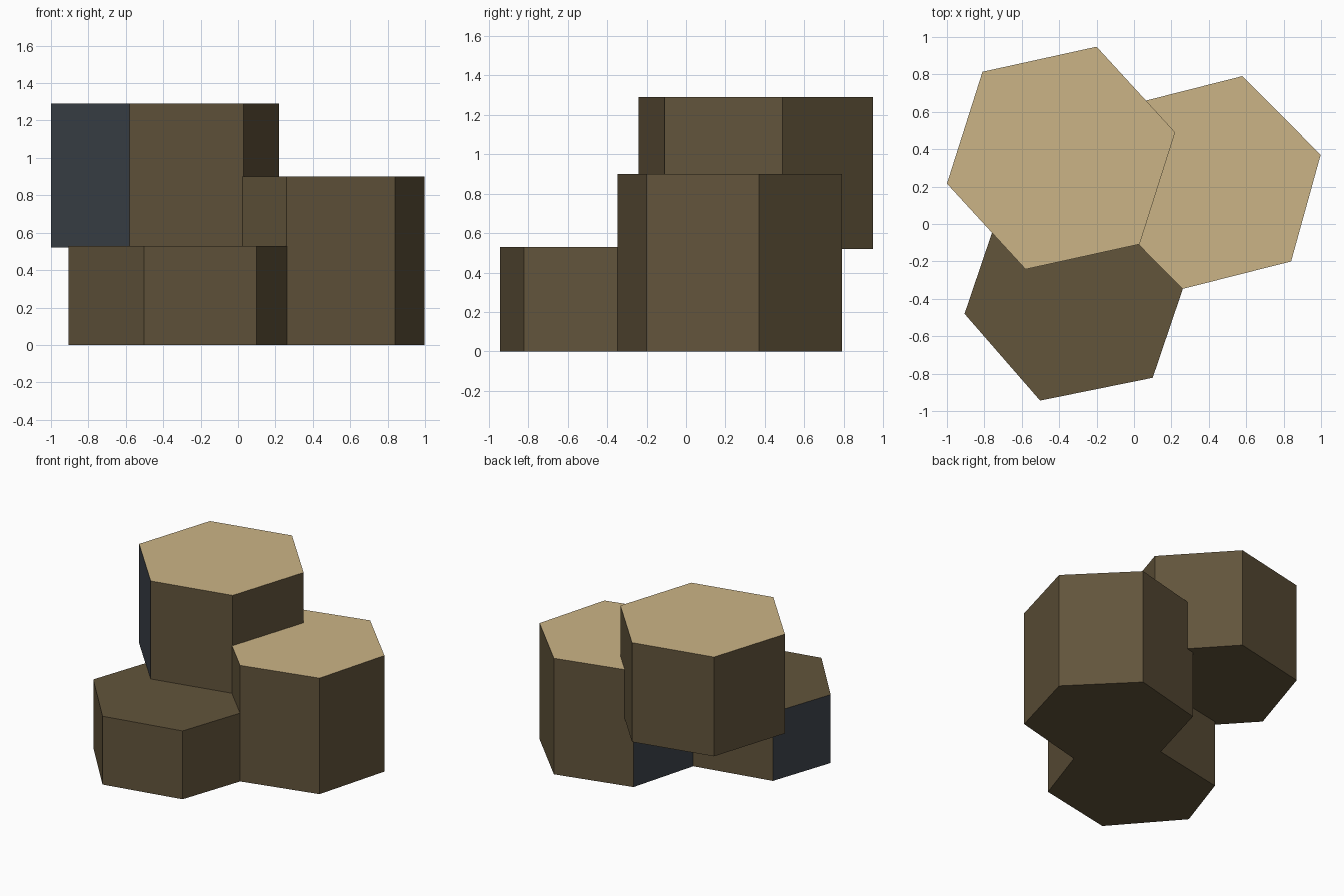
import bpy, bmesh
from mathutils import Vector

if "Cube" in bpy.data.objects:
    bpy.data.objects.remove(bpy.data.objects["Cube"])


def material(name, rgb):
    m = bpy.data.materials.new(name)
    m.diffuse_color = (*rgb, 1.0)
    m.use_nodes = True
    m.node_tree.nodes["Principled BSDF"].inputs["Base Color"].default_value = m.diffuse_color
    return m


TAN = material("pale_stone_top", (0.60, 0.456, 0.237))
BROWN = material("dark_brown_stone", (0.122, 0.089, 0.044))
SLATE = material("slate_blue_stone", (0.046, 0.056, 0.070))


def hex_column(name, centre, half, z0, z1, tan_top, slate_dir):
    """Hexagonal prism: three corner offsets mirrored through the centre."""
    c = Vector(centre)
    ring = [c + Vector(h) for h in half] + [c - Vector(h) for h in half]
    bm = bmesh.new()
    base = bm.faces.new([bm.verts.new((p.x, p.y, z0)) for p in ring])
    ext = bmesh.ops.extrude_face_region(bm, geom=[base], use_keep_orig=True)
    top = [v for v in ext["geom"] if isinstance(v, bmesh.types.BMVert)]
    bmesh.ops.translate(bm, verts=top, vec=(0, 0, z1 - z0))
    bmesh.ops.recalc_face_normals(bm, faces=bm.faces)
    bm.normal_update()
    slate = Vector(slate_dir).normalized()
    for f in bm.faces:
        if f.normal.z > 0.9 and tan_top:
            f.material_index = 1
        elif f.normal.dot(slate) > 0.95:
            f.material_index = 2
    mesh = bpy.data.meshes.new(name)
    bm.to_mesh(mesh)
    bm.free()
    for m in (BROWN, TAN, SLATE):
        mesh.materials.append(m)
    ob = bpy.data.objects.new(name, mesh)
    bpy.context.collection.objects.link(ob)
    return ob


# low front column, tall right column, raised column resting behind
hex_column("front_column", (-0.322, -0.412),
           [(0.584, 0.068), (0.18, 0.532), (-0.422, 0.41)],
           0.0, 0.53, False, (-0.945, 0.325, 0))
hex_column("right_column", (0.42, 0.222),
           [(0.42, -0.422), (0.578, 0.148), (0.16, 0.569)],
           0.0, 0.90, True, (-0.963, 0.27, 0))
hex_column("upper_column", (-0.39, 0.353),
           [(0.61, 0.137), (0.19, 0.595), (-0.42, 0.461)],
           0.52, 1.29, True, (-0.735, -0.678, 0))
